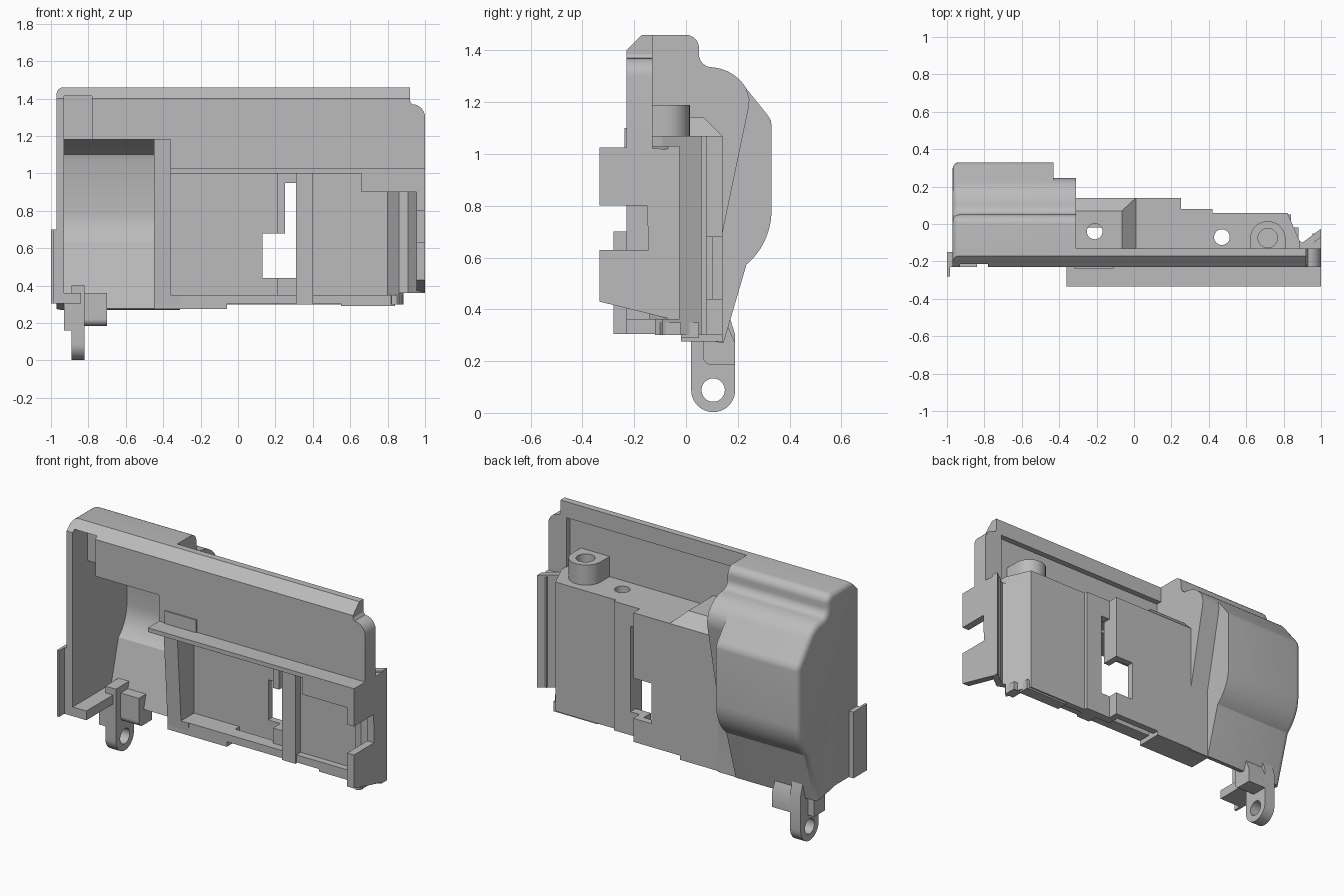
import bpy, bmesh
from math import sin, cos, radians

old = bpy.data.objects.get("Cube")
if old:
    bpy.data.objects.remove(old, do_unlink=True)

grey = bpy.data.materials.new("plain grey")
grey.use_nodes = True
grey.diffuse_color = (0.5, 0.5, 0.5, 1)
grey.node_tree.nodes["Principled BSDF"].inputs["Base Color"].default_value = (0.5, 0.5, 0.5, 1)


def finish(name, bm):
    bmesh.ops.recalc_face_normals(bm, faces=bm.faces[:])
    mesh = bpy.data.meshes.new(name)
    bm.to_mesh(mesh)
    bm.free()
    mesh.materials.append(grey)
    obj = bpy.data.objects.new(name, mesh)
    bpy.context.collection.objects.link(obj)
    return obj


def prism(name, pts, axis, a, b, round_edge=None, width=0.035):
    """Extrude a 2D outline along one axis, with optional rounded edges."""
    place = {"x": lambda u, v, t: (t, u, v),
             "y": lambda u, v, t: (u, t, v),
             "z": lambda u, v, t: (u, v, t)}[axis]
    bm = bmesh.new()
    face = bm.faces.new([bm.verts.new(place(u, v, a)) for u, v in pts])
    ext = bmesh.ops.extrude_face_region(bm, geom=[face])
    step = place(0, 0, b - a)
    bmesh.ops.translate(bm, vec=step, verts=[g for g in ext["geom"] if isinstance(g, bmesh.types.BMVert)])
    bmesh.ops.recalc_face_normals(bm, faces=bm.faces[:])
    if round_edge:
        edges = [e for e in bm.edges if round_edge(e.verts[0].co) and round_edge(e.verts[1].co)]
        bmesh.ops.bevel(bm, geom=edges, offset=width, segments=4, profile=0.5, affect='EDGES')
    return finish(name, bm)


def box(name, x0, x1, y0, y1, z0, z1):
    return prism(name, [(x0, y0), (x1, y0), (x1, y1), (x0, y1)], "z", z0, z1)


def arc(cu, cv, r, a0, a1, n=8):
    return [(cu + r * cos(radians(a0 + (a1 - a0) * i / n)),
             cv + r * sin(radians(a0 + (a1 - a0) * i / n))) for i in range(n + 1)]


def rod(cu, cv, r, axis, a, b):
    return prism("cutter", arc(cu, cv, r, 0, 348.75, 31), axis, a, b)


def cut(obj, *cutters):
    for c in cutters:
        c.hide_render = True
        mod = obj.modifiers.new("cut", 'BOOLEAN')
        mod.operation = 'DIFFERENCE'
        mod.solver = 'EXACT'
        mod.object = c
    bpy.context.view_layer.update()
    graph = bpy.context.evaluated_depsgraph_get()
    mesh = bpy.data.meshes.new_from_object(obj.evaluated_get(graph))
    obj.modifiers.clear()
    obj.data = mesh
    for c in cutters:
        bpy.data.objects.remove(c, do_unlink=True)


# Shared rounded shoulder of the housing
shoulder = [(-0.23, 1.40), (-0.17, 1.46)] + arc(0, 1.41, 0.05, 90, 0) \
    + arc(0.10, 1.385, 0.05, 180, 270) + arc(0.09, 1.17, 0.165, 85, 30, 10)

# Deep bulged housing, hollow and open at the front
outer = [(-0.23, 0.305)] + shoulder + [(0.315, 1.15), (0.328, 1.13), (0.33, 1.11)] \
    + arc(0.06, 0.78, 0.27, 0, -50, 12) + [(0.145, 0.27), (-0.02, 0.305)]
bulge = prism("bulge_housing", outer, "x", -0.97, -0.43,
              lambda c: c.x < -0.96 and (c.y > 0.03 or c.z > 1.45 or (c.y > -0.2 and c.z > 1.3)))
inner = [(-0.4, 0.2), (-0.4, 1.18), (0, 1.18), (0.22, 1.12), (0.27, 1.10), (0.28, 1.07)] \
    + arc(0.06, 0.78, 0.22, 0, -50, 12) + [(0.09, 0.2)]
cut(bulge, prism("cutter", inner, "x", -0.93, -0.42),
    box("cutter", -0.93, -0.78, -0.4, -0.09, 1.1, 1.415))

# Step beside the bulge, with the partition rib below it
side = [(-0.23, 1.18)] + shoulder + [(0.245, 1.21), (0.24, 1.17), (0.14, 0.69), (0.14, 0.27),
                                     (-0.02, 0.30), (-0.08, 1.18)]
step = prism("bulge_step", side, "x", -0.45, -0.31)
cut(step, box("cutter", -0.36, -0.2, -0.4, 0.10, 0.35, 1.0))

# Bulge side wall from the step to the deep housing
cheek = [(0.0, 1.2), (0.2, 1.25), (0.315, 1.15), (0.33, 1.11)] + arc(0.06, 0.78, 0.27, 0, -50, 12) \
    + [(0.145, 0.27), (0.05, 0.29)]
prism("bulge_cheek", cheek, "x", -0.45, -0.43)

# Upper front panel with rounded corner and recessed back
panel = prism("upper_panel", [(-0.36, 1.02), (1, 1.02)] + arc(0.93, 1.30, 0.07, 0, 90)
              + [(0.91, 1.40), (-0.36, 1.40)], "y", -0.23, -0.13)
cut(panel, box("cutter", -0.40, 0.88, -0.165, -0.05, 0.9, 1.38))
prism("top_lip", [(-0.23, 1.365), (-0.23, 1.40), (-0.17, 1.46), (-0.13, 1.46), (-0.13, 1.365)],
      "x", -0.45, 0.92)

# Stepped back wall with its window
plan = [(-0.33, 0.14), (0.25, 0.14), (0.25, 0.08), (0.42, 0.08), (0.42, 0.06), (0.82, 0.06),
        (0.885, -0.09), (0.86, -0.12), (0.80, 0.02), (0.40, 0.02), (0.40, -0.03), (0.31, -0.03),
        (0.31, 0.03), (0.21, 0.03), (0.21, 0.10), (-0.33, 0.10)]
wall = prism("back_wall", plan, "z", 0.30, 1.07)
window = [(0.13, 0.44), (0.31, 0.44), (0.31, 0.95), (0.23, 0.95), (0.25, 0.95), (0.25, 0.68), (0.13, 0.68)]
window.pop(4 - 1)
cut(wall, prism("cutter", window, "y", -0.01, 0.3))

# Ledge and wedge on top of the back wall, with screw holes
rim = [(-0.33, -0.17), (0.89, -0.17), (0.885, -0.09)] + plan[5::-1]
ledge = prism("ledge", rim, "z", 1.02, 1.07)
cut(ledge, rod(-0.21, -0.04, 0.042, "z", 0.9, 1.3), rod(0.47, -0.07, 0.042, "z", 0.9, 1.3))
wedge = box("ledge_wedge", -0.32, 0.01, -0.165, 0.14, 1.07, 1.14)
for v in wedge.data.vertices:
    if v.co.z > 1.1:
        v.co.x = min(v.co.x, -0.065)
        v.co.y = min(v.co.y, 0.07)
cut(wedge, rod(-0.21, -0.04, 0.042, "z", 0.9, 1.3))

# Screw boss
boss = prism("screw_boss", [(0.62, -0.17), (0.81, -0.17)] + arc(0.715, -0.08, 0.095, 0, 180, 16),
             "z", 1.06, 1.19)
cut(boss, rod(0.715, -0.075, 0.052, "z", 1.09, 1.3))

# Front shelf and its thicker end block
box("front_shelf", -0.36, 1, -0.335, -0.13, 1.0, 1.025)
box("shelf_block", 0.66, 1, -0.335, -0.10, 0.90, 1.022)
box("shelf_strip", -0.32, -0.11, -0.238, -0.22, 1.025, 1.10)

# Right flange and notched end wall
prism("right_flange", [(0.86, -0.12), (0.885, -0.09), (0.90, -0.10), (1, -0.025), (1, -0.07),
                       (0.91, -0.14)], "z", 0.36, 1.03)
prism("end_wall", [(-0.335, 1.02), (-0.335, 0.80), (-0.15, 0.80), (-0.145, 0.63), (-0.335, 0.63),
                   (-0.335, 0.43), (-0.05, 0.36), (-0.05, 1.02)], "x", 0.955, 1)

# Floor in three slightly different heights
for part, x0, x1, y1, z0 in (("left", -0.45, -0.06, 0.14, 0.275), ("middle", -0.06, 0.55, 0.06, 0.305),
                             ("right", 0.55, 0.84, 0.05, 0.29)):
    box("floor_" + part, x0, x1, -0.02, y1, z0, 0.35)
box("floor_end", 0.82, 0.88, -0.10, -0.02, 0.30, 0.35)
box("floor_strip", -0.95, -0.84, -0.23, 0.12, 0.305, 0.36)

# Left edge tab
box("left_tab", -1, -0.96, -0.23, -0.15, 0.305, 0.70)
box("left_tab_lip", -1, -0.985, -0.28, -0.20, 0.305, 0.70)

# Hinge lug with blocks
lug = prism("hinge_lug", [(0.02, 0.40)] + arc(0.105, 0.088, 0.085, 180, 360, 20)
            + [(0.19, 0.30), (0.16, 0.40)], "x", -0.89, -0.82)
cut(lug, rod(0.105, 0.088, 0.045, "x", -1, -0.7))
box("lug_block_left", -0.93, -0.89, 0.02, 0.12, 0.16, 0.36)
prism("lug_block_right", [(0.065, 0.36), (0.065, 0.22)] + arc(0.10, 0.22, 0.035, 180, 270)
      + [(0.19, 0.185), (0.19, 0.27), (0.15, 0.36)], "x", -0.82, -0.70)

# Smooth shading with sharp corners kept
bpy.ops.object.select_all(action='DESELECT')
for obj in bpy.context.collection.objects:
    if obj.type == 'MESH' and grey.name in obj.data.materials:
        obj.select_set(True)
        bpy.context.view_layer.objects.active = obj
bpy.ops.object.shade_smooth_by_angle(angle=radians(30))
